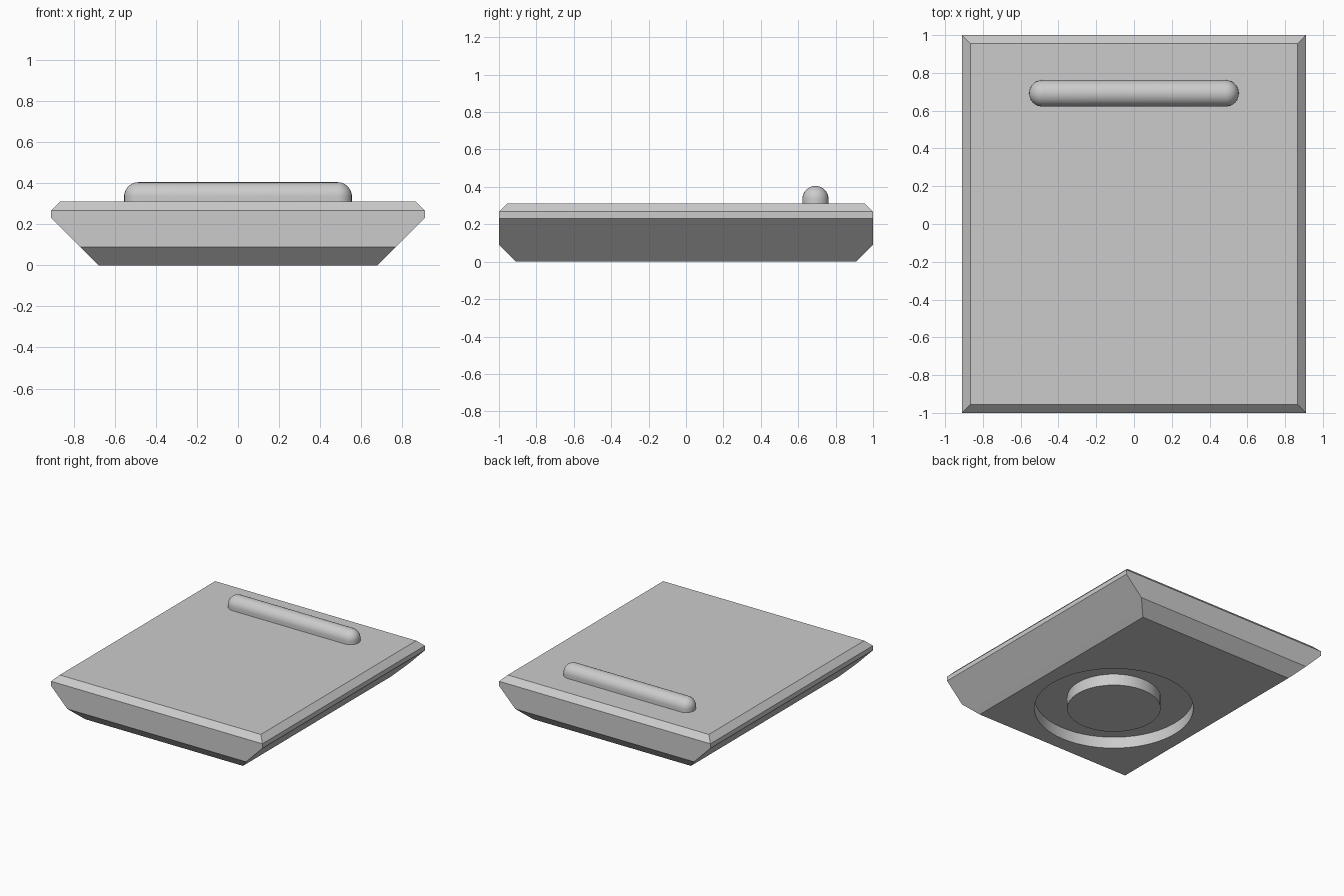
import bpy
import bmesh
from math import sin, cos, pi, radians

cube = bpy.data.objects.get("Cube")
if cube:
    bpy.data.objects.remove(cube, do_unlink=True)

grey = bpy.data.materials.new("light_grey")
grey.use_nodes = True
grey.diffuse_color = (0.6, 0.6, 0.6, 1)
grey.node_tree.nodes["Principled BSDF"].inputs["Base Color"].default_value = (0.6, 0.6, 0.6, 1)


def loft(name, rings, closed=False):
    """Skin a stack of outlines; cap the ends or join last to first."""
    bm = bmesh.new()
    loops = [[bm.verts.new(p) for p in ring] for ring in rings]
    pairs = list(zip(loops, loops[1:]))
    if closed:
        pairs.append((loops[-1], loops[0]))
    else:
        bm.faces.new(loops[0])
        bm.faces.new(loops[-1])
    for low, high in pairs:
        for i in range(len(low)):
            j = (i + 1) % len(low)
            bm.faces.new((low[i], low[j], high[j], high[i]))
    bmesh.ops.recalc_face_normals(bm, faces=bm.faces)
    mesh = bpy.data.meshes.new(name)
    bm.to_mesh(mesh)
    bm.free()
    mesh.materials.append(grey)
    obj = bpy.data.objects.new(name, mesh)
    bpy.context.collection.objects.link(obj)
    return obj


def activate(obj):
    bpy.ops.object.select_all(action='DESELECT')
    obj.select_set(True)
    bpy.context.view_layer.objects.active = obj


def rectangle(hx, hy, z):
    return [(-hx, -hy, z), (hx, -hy, z), (hx, hy, z), (-hx, hy, z)]


def circle(radius, y, z, count=64):
    return [(radius * cos(2 * pi * i / count), y + radius * sin(2 * pi * i / count), z)
            for i in range(count)]


def stadium(radius, reach, y, z, steps=12):
    points = []
    for side in (1, -1):
        for i in range(steps + 1):
            a = -pi / 2 + pi * i / steps
            points.append((side * (reach + radius * cos(a)), y + side * radius * sin(a), z))
    return points


# Bevelled slab with flared sides
levels = [(0.68, 0.91, 0), (0.77, 1, 0.09), (0.91, 1, 0.232),
          (0.91, 1, 0.268), (0.866, 0.956, 0.312)]
body = loft("body", [rectangle(*level) for level in levels])

# Round channel in the underside
channel_y, outer, inner, depth = -0.225, 0.57, 0.335, 0.09
cutter = loft("channel_cutter",
              [circle(r, channel_y, z) for r, z in
               ((outer, -0.05), (outer, depth), (inner, depth), (inner, -0.05))],
              closed=True)
cutter.hide_render = True
cut = body.modifiers.new("channel", 'BOOLEAN')
cut.operation = 'DIFFERENCE'
cut.solver = 'EXACT'
cut.object = cutter
activate(body)
bpy.ops.object.modifier_apply(modifier=cut.name)
bpy.data.objects.remove(cutter, do_unlink=True)
bpy.ops.object.shade_smooth_by_angle(angle=radians(20))

# Rounded bar across the top near the back
radius, reach, bar_y, bar_z = 0.07, 0.485, 0.692, 0.335
rings = [stadium(radius, reach, bar_y, 0.30)]
for i in range(12):
    a = pi / 2 * i / 12
    rings.append(stadium(radius * cos(a), reach, bar_y, bar_z + radius * sin(a)))
rings.append(stadium(0.001, reach, bar_y, bar_z + radius))
bar = loft("top_bar", rings)
activate(bar)
bpy.ops.object.shade_smooth_by_angle(angle=radians(30))
